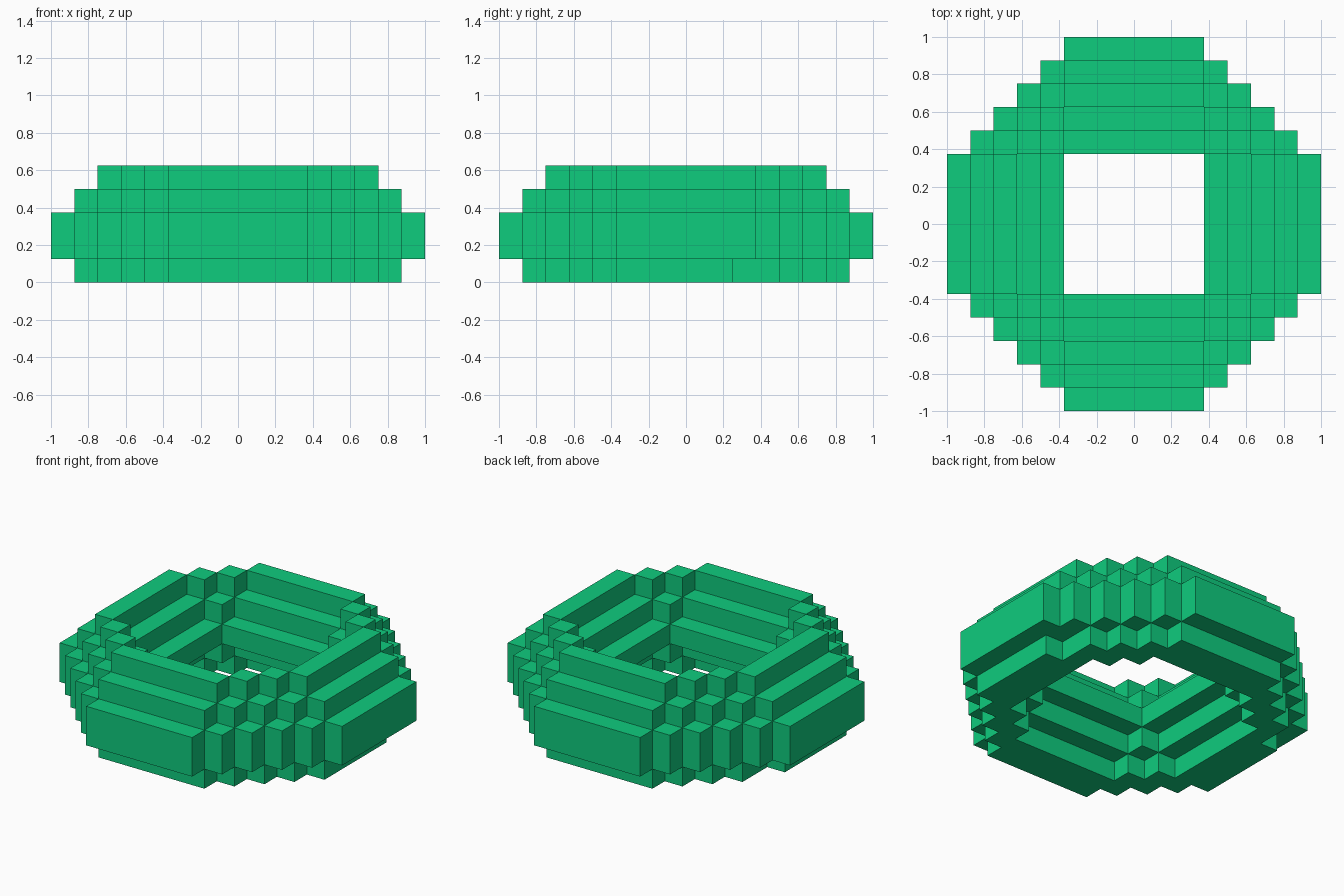
import bpy, bmesh, math

if "Cube" in bpy.data.objects:
    bpy.data.objects.remove(bpy.data.objects["Cube"])

U = 0.125  # block size

# One flat colour
green = bpy.data.materials.new("emerald green")
green.diffuse_color = (0.0048, 0.604, 0.208, 1.0)
green.use_nodes = True
green.node_tree.nodes["Principled BSDF"].inputs["Base Color"].default_value = green.diffuse_color

# Outer and inner half-width of each layer, from the bottom up (in blocks)
LAYERS = [(7, 5), (8, 4), (8, 3), (7, 4), (6, 5)]


def in_octagon(i, j, n):
    """Stepped octagon: flat sides six blocks long, diagonal staircase corners."""
    a, b = math.ceil(abs(i + 0.5)), math.ceil(abs(j + 0.5))
    return max(a, b) <= n and a + b <= n + 3


def filled(i, j, k):
    if not 0 <= k < len(LAYERS):
        return False
    # small notches at the back end of the left and right bottom edges
    if k == 0 and j == 2 and i in (6, -7):
        return False
    outer, inner = LAYERS[k]
    return in_octagon(i, j, outer) and not in_octagon(i, j, inner)


# Ring skin: one quad for every exposed block side
bm = bmesh.new()
verts = {}


def vert(p):
    if p not in verts:
        verts[p] = bm.verts.new([c * U for c in p])
    return verts[p]


for i in range(-8, 8):
    for j in range(-8, 8):
        for k in range(len(LAYERS)):
            if not filled(i, j, k):
                continue
            for axis in range(3):
                for side in (0, 1):
                    near = [i, j, k]
                    near[axis] += 1 if side else -1
                    if filled(*near):
                        continue
                    u, v = (axis + 1) % 3, (axis + 2) % 3
                    quad = []
                    for du, dv in ((0, 0), (1, 0), (1, 1), (0, 1)):
                        p = [i, j, k]
                        p[axis] += side
                        p[u] += du
                        p[v] += dv
                        quad.append(vert(tuple(p)))
                    bm.faces.new(quad if side else quad[::-1])

mesh = bpy.data.meshes.new("block_ring")
bm.to_mesh(mesh)
bm.free()
mesh.materials.append(green)
ring = bpy.data.objects.new("block_ring", mesh)
bpy.context.collection.objects.link(ring)
